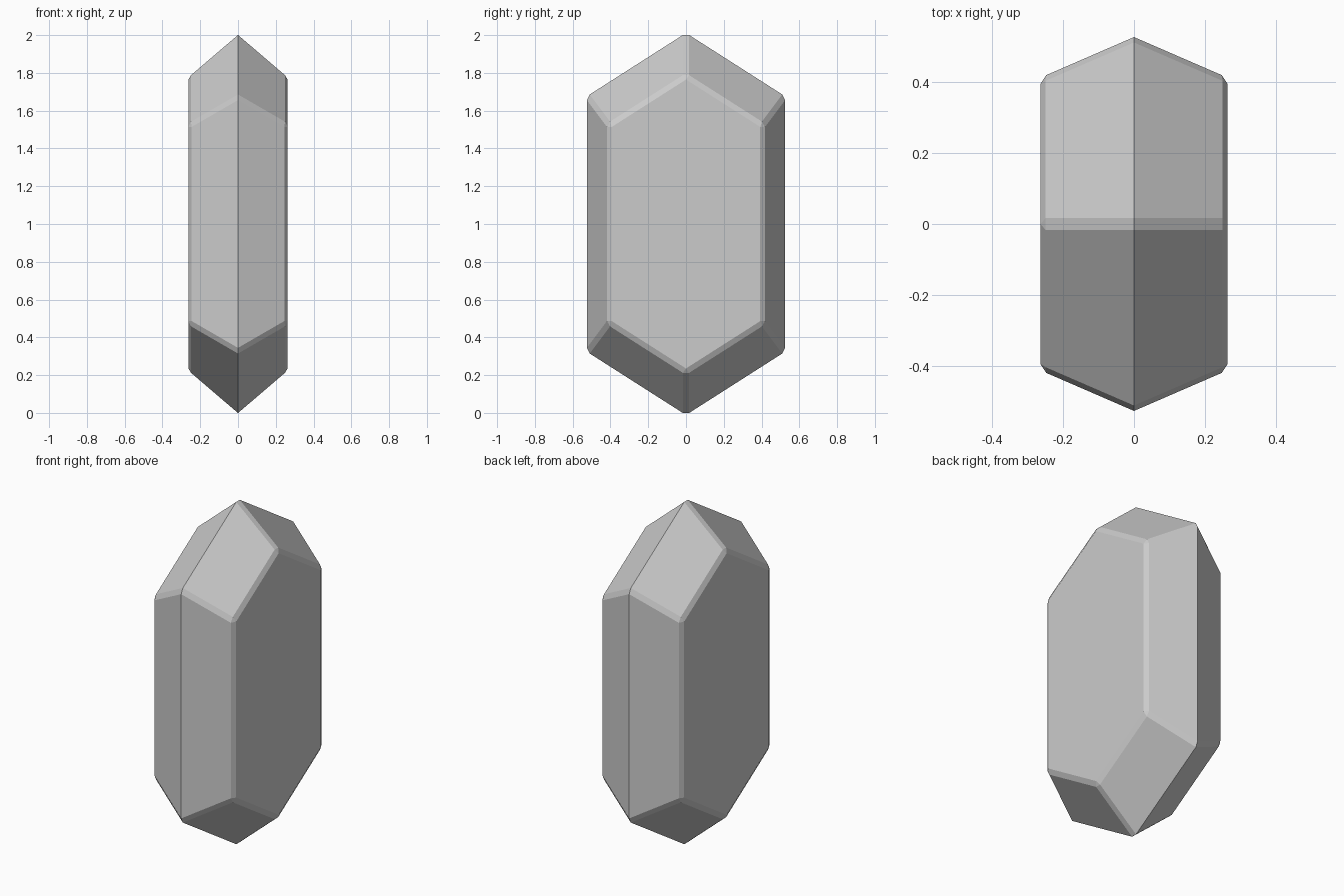
import bpy
import bmesh

# Remove the default object
cube = bpy.data.objects.get("Cube")
if cube:
    bpy.data.objects.remove(cube, do_unlink=True)

BEVEL = 0.018


def make_material(name, color):
    mat = bpy.data.materials.new(name)
    mat.use_nodes = True
    mat.diffuse_color = color
    mat.node_tree.nodes["Principled BSDF"].inputs["Base Color"].default_value = color
    return mat


def hexagon(bm, x, half_width, shoulder, peak):
    """Upright hexagon loop in the YZ plane, centred on z = 1."""
    outline = [(0, peak), (half_width, shoulder), (half_width, -shoulder),
               (0, -peak), (-half_width, -shoulder), (-half_width, shoulder)]
    return [bm.verts.new((x, y, 1 + z)) for y, z in outline]


# Cut gem: a wide girdle loop tapering to a smaller flat table on each side
bm = bmesh.new()
girdle = hexagon(bm, 0, 0.525, 0.676, 1.011)
for side in (-1, 1):
    table = hexagon(bm, side * 0.263, 0.411, 0.524, 0.786)
    bm.faces.new(table)
    for i in range(6):
        j = (i + 1) % 6
        bm.faces.new((girdle[i], girdle[j], table[j], table[i]))
bmesh.ops.recalc_face_normals(bm, faces=bm.faces[:])

# Chamfer every edge except the sharp girdle
girdle_set = set(girdle)
edges = [e for e in bm.edges if not girdle_set.issuperset(e.verts)]
bmesh.ops.bevel(bm, geom=edges, offset=BEVEL, offset_type='OFFSET',
                segments=1, profile=0.5, affect='EDGES')
bmesh.ops.recalc_face_normals(bm, faces=bm.faces[:])

mesh = bpy.data.meshes.new("gem")
bm.to_mesh(mesh)
bm.free()
mesh.materials.append(make_material("pale grey", (0.6, 0.6, 0.6, 1)))
gem = bpy.data.objects.new("gem", mesh)
bpy.context.collection.objects.link(gem)
